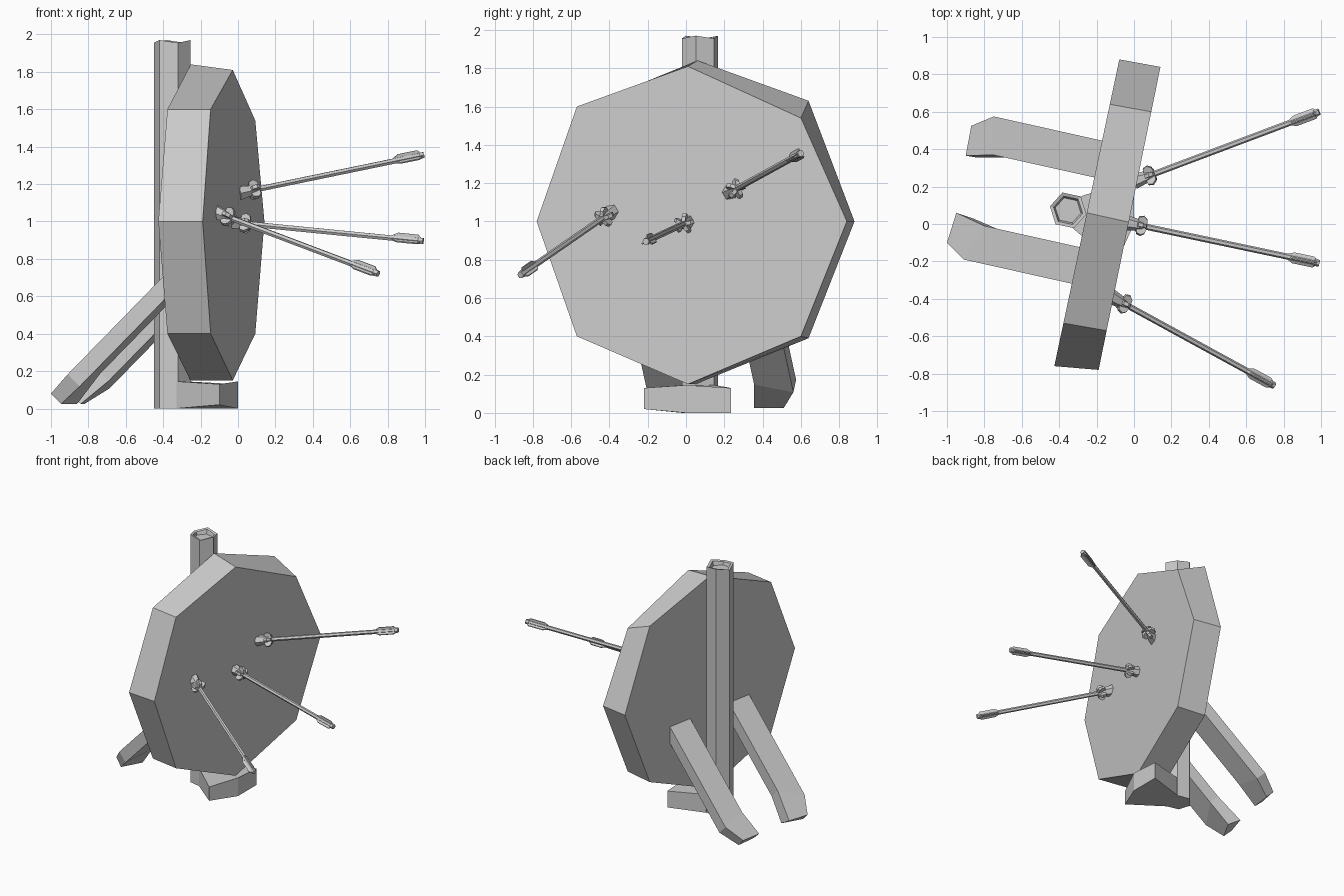
import bpy, bmesh
from math import cos, sin, pi, radians
from mathutils import Vector

if "Cube" in bpy.data.objects:
    bpy.data.objects.remove(bpy.data.objects["Cube"])

grey = bpy.data.materials.new("plain_grey")
grey.use_nodes = True
grey.diffuse_color = (0.6, 0.6, 0.6, 1)
grey.node_tree.nodes["Principled BSDF"].inputs["Base Color"].default_value = (0.6, 0.6, 0.6, 1)


def loft(bm, rings):
    """Skin matching rings of points and cap both ends."""
    rows = [[bm.verts.new(p) for p in ring] for ring in rings]
    n = len(rows[0])
    for a, b in zip(rows, rows[1:]):
        for i in range(n):
            j = (i + 1) % n
            bm.faces.new((a[i], a[j], b[j], b[i]))
    bm.faces.new(rows[0][::-1])
    bm.faces.new(rows[-1])


def finish(name, bm):
    bmesh.ops.recalc_face_normals(bm, faces=bm.faces)
    mesh = bpy.data.meshes.new(name)
    bm.to_mesh(mesh)
    bm.free()
    mesh.materials.append(grey)
    obj = bpy.data.objects.new(name, mesh)
    bpy.context.collection.objects.link(obj)
    return obj


def lofted(name, rings):
    bm = bmesh.new()
    loft(bm, rings)
    return finish(name, bm)


# Eight-sided target slab, turned a little about the vertical
front = [(0.01, 1.81), (0.6, 1.54), (0.84, 1), (0.6, 0.4),
         (0.01, 0.15), (-0.57, 0.4), (-0.78, 1), (-0.57, 1.6)]
back = [(0.06, 1.84), (0.64, 1.63), (0.88, 1), (0.64, 0.39),
        (0.05, 0.15), (-0.53, 0.4), (-0.76, 1), (-0.53, 1.6)]
lofted("target_slab", [[(-0.265 + 0.212 * y, y, z) for y, z in back],
                       [(-0.03 + 0.204 * y, y, z) for y, z in front]])


# Six-sided post with a sunken, uneven top
def hexagon(r, z, wobble=0.0):
    return [(-0.352 + r * cos(radians(60 * i - 12)), 0.073 + r * sin(radians(60 * i - 12)),
             z - wobble * (i % 2)) for i in range(6)]


lofted("post", [hexagon(0.1, 0), hexagon(0.1, 1.97, 0.015),
                hexagon(0.08, 1.965, 0.015), hexagon(0.07, 1.93)])

# Fan-shaped foot at the base of the post
fan = [(-0.33, -0.02), (-0.1, -0.22), (0, 0), (0, 0.235), (-0.28, 0.15)]
lofted("fan_foot", [[(x, y, 0.02 if y < -0.1 else 0) for x, y in fan],
                    [(x, y, 0.145 if abs(y) < 0.2 else 0.13) for x, y in fan]])

# Two rear braces whose feet bend inwards
DOWN = Vector((-0.976, 0.218, 0))


def brace(name, knees, ends, soles):
    """knees, ends and soles: outer then inner plan points."""
    def ground(p):
        return Vector((p[0], p[1], 0))
    tops = [ground(k) + Vector((0, 0, 1.03 - ground(k).dot(DOWN))) for k in knees]
    slope = DOWN - Vector((0, 0, 1))
    under = -0.065 * (DOWN + Vector((0, 0, 1)))
    heads = [t - slope * (t.dot(DOWN) - 0.24) for t in tops]
    toes = [ground(e) + Vector((0, 0, 0.08)) for e in ends]
    pads = [ground(s) + Vector((0, 0, 0.025)) for s in soles]
    rings = [(a, b, b + under, a + under) for a, b in (heads, tops)]
    rings.append((toes[0], toes[1], pads[1], pads[0]))
    lofted(name, rings)


brace("left_brace", [(-0.75, 0.575), (-0.755, 0.37)],
      [(-0.87, 0.525), (-0.9, 0.365)], [(-0.82, 0.51), (-0.84, 0.355)])
brace("right_brace", [(-0.91, -0.19), (-0.8, -0.01)],
      [(-1.0, -0.1), (-0.95, 0.06)], [(-0.945, -0.12), (-0.86, 0.03)])


# Arrows stuck in the slab: shaft, nock, feathers and splintered collar
def arrow(name, start, end):
    start, end = Vector(start), Vector(end)
    axis = (end - start).normalized()
    length = (end - start).length
    side = axis.cross(Vector((0, 0, 1))).normalized()
    up = side.cross(axis)

    def at(d, r=0.0, a=0.0):
        return start + axis * d + (side * cos(a) + up * sin(a)) * r

    def ring(d, r):
        return [at(d, r, i * pi / 3) for i in range(6)]

    def fin(bm, angle, profile, half):
        loft(bm, [[at(d, r, angle) + s * half * (at(0, 1, angle + pi / 2) - start)
                   for d, r in profile] for s in (-1, 1)])

    bm = bmesh.new()
    loft(bm, [ring(-0.05, 0.016), ring(length - 0.03, 0.016),
              ring(length - 0.025, 0.02), ring(length, 0.018)])
    finish(name + "_shaft", bm)

    bm = bmesh.new()
    feather = [(length - 0.18, 0.012), (length - 0.14, 0.032),
               (length - 0.03, 0.032), (length - 0.01, 0.012)]
    for i in range(3):
        fin(bm, pi / 2 + i * 2 * pi / 3, feather, 0.004)
    finish(name + "_feathers", bm)

    bm = bmesh.new()
    loft(bm, [ring(-0.02, 0.042), ring(0.05, 0.032), ring(0.1, 0.018)])
    chip = [(0.045, 0.02), (0.05, 0.048), (0.075, 0.055), (0.095, 0.04), (0.1, 0.015)]
    for i in range(5):
        fin(bm, i * 2 * pi / 5 + 0.4, chip, 0.01)
    finish(name + "_splinters", bm)


arrow("upper_arrow", (0.02, 0.235, 1.155), (0.99, 0.6, 1.355))
arrow("middle_arrow", (-0.03, 0.005, 0.995), (0.99, -0.21, 0.895))
arrow("lower_arrow", (-0.11, -0.395, 1.045), (0.75, -0.865, 0.72))
